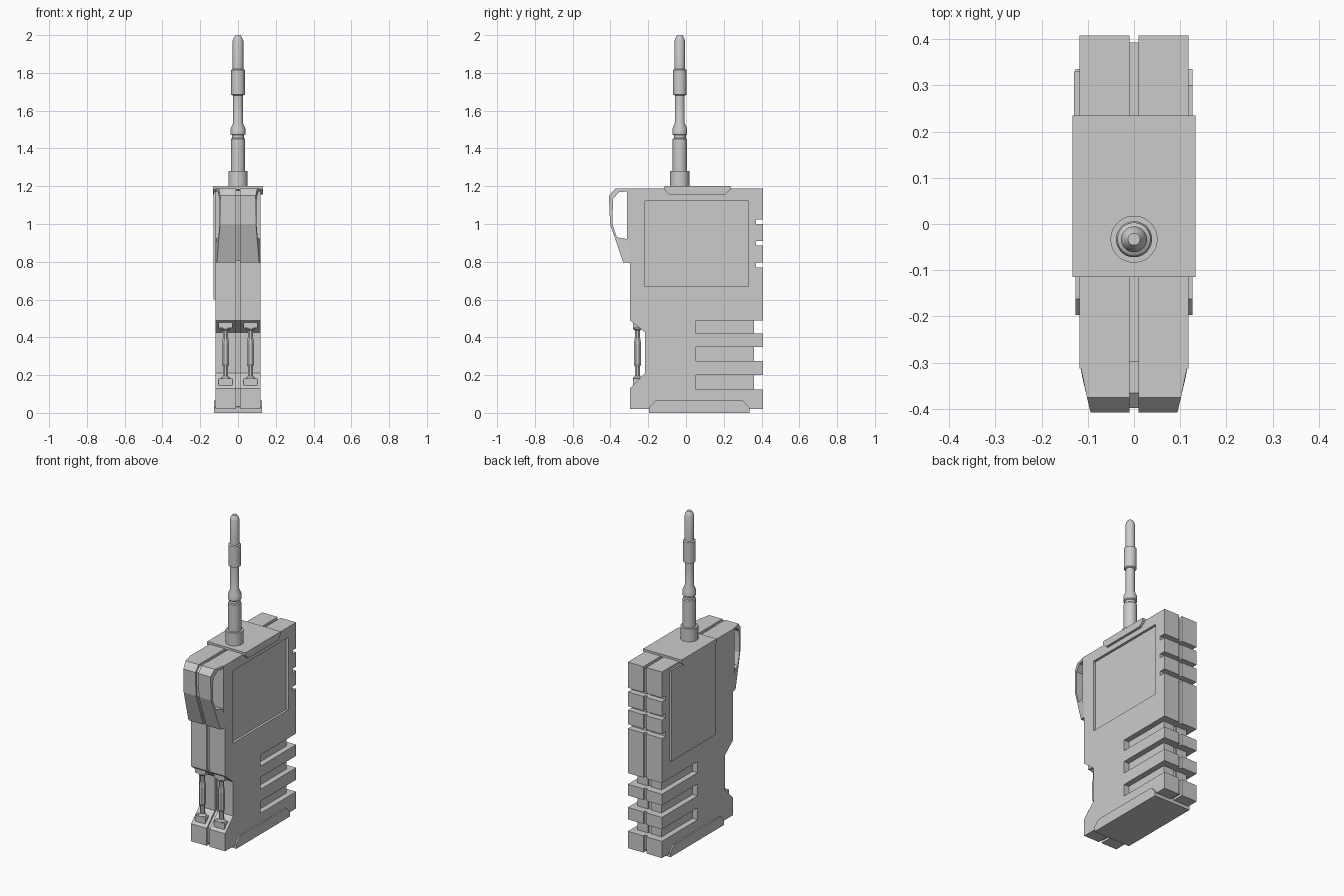
import bpy, bmesh, math
from mathutils import Matrix, Vector

if "Cube" in bpy.data.objects:
    bpy.data.objects.remove(bpy.data.objects["Cube"])

HALF = 0.118      # half width of the case
GAP = 0.01        # half width of the centre seam


def finish(bm, name):
    bmesh.ops.recalc_face_normals(bm, faces=bm.faces)
    mesh = bpy.data.meshes.new(name)
    bm.to_mesh(mesh)
    bm.free()
    ob = bpy.data.objects.new(name, mesh)
    bpy.context.collection.objects.link(ob)
    return ob


def prism(name, pts, xa, xb):
    """Extrude a (y, z) profile across x; xa and xb may be functions of y."""
    fa = xa if callable(xa) else lambda y: xa
    fb = xb if callable(xb) else lambda y: xb
    bm = bmesh.new()
    a = [bm.verts.new((fa(y), y, z)) for y, z in pts]
    b = [bm.verts.new((fb(y), y, z)) for y, z in pts]
    bm.faces.new(a)
    bm.faces.new(b)
    for i in range(len(pts)):
        j = (i + 1) % len(pts)
        bm.faces.new((a[i], a[j], b[j], b[i]))
    return finish(bm, name)


def boxes(name, bounds):
    bm = bmesh.new()
    for x0, x1, y0, y1, z0, z1 in bounds:
        m = Matrix.Translation(((x0 + x1) / 2, (y0 + y1) / 2, (z0 + z1) / 2))
        m = m @ Matrix.Diagonal((abs(x1 - x0), y1 - y0, z1 - z0, 1))
        bmesh.ops.create_cube(bm, size=1, matrix=m)
    return finish(bm, name)


def lathe(name, pts, loc, sides):
    """Revolve an (r, z) profile about a vertical axis and cap both ends."""
    bm = bmesh.new()
    rings = []
    for r, z in pts:
        rings.append([bm.verts.new((loc[0] + r * math.cos(t), loc[1] + r * math.sin(t), z))
                      for t in (2 * math.pi * (k + 0.5) / sides for k in range(sides))])
    for lo, hi in zip(rings, rings[1:]):
        for k in range(sides):
            n = (k + 1) % sides
            bm.faces.new((lo[k], lo[n], hi[n], hi[k]))
    bm.faces.new(rings[0])
    bm.faces.new(rings[-1])
    return finish(bm, name)


BIG = [(0.125, 0.2), (0.275, 0.35), (0.42, 0.49)]
SMALL = [(0.77, 0.797), (0.885, 0.91), (1.0, 1.025)]


def case_profile(i):
    """Side outline of the case, inset by i, with the rear notches."""
    pts = [(-0.296 + i, 0.02 + i), (-0.296 + i, 0.13), (-0.216 + i, 0.21),
           (-0.216 + i, 0.425), (-0.296 + i, 0.49), (-0.296 + i, 0.9),
           (-0.313 + i, 0.9), (-0.313 + i, 1.187 - i), (0.408 - i, 1.187 - i)]
    for z0, z1 in reversed(BIG + SMALL):
        floor = (0.36 if z0 < 0.6 else 0.37) - i / 2
        pts += [(0.408 - i, z1), (floor, z1), (floor, z0), (0.408 - i, z0)]
    return pts + [(0.408 - i, 0.02 + i)]


def handle_profile(i):
    return [(-0.296, 0.795 + i), (-0.332 + i, 0.795 + i), (-0.402 + i, 1.0),
            (-0.408 + i, 1.15), (-0.375 + i, 1.187 - i), (-0.296, 1.187 - i),
            (-0.296, 1.172), (-0.352, 1.17), (-0.386, 1.135), (-0.39, 1.0),
            (-0.366, 0.93), (-0.296, 0.917)]


def taper(side):
    return lambda y: side * (HALF - max(0, -0.305 - y) * 0.235)


# Case halves with side pockets, and the front loop halves
for side, label in ((1, "right"), (-1, "left")):
    half = prism("case_" + label, case_profile(0), side * GAP, side * HALF)
    cuts = [(side * (HALF - 0.035), side * 0.2, 0.053, 0.45, z0, z1) for z0, z1 in BIG]
    if side > 0:
        cuts.append((HALF - 0.015, 0.2, -0.216, 0.33, 0.668, 1.122))
    cutter = boxes("pocket_cutter", cuts)
    cutter.hide_render = True
    mod = half.modifiers.new("pockets", "BOOLEAN")
    mod.operation, mod.solver, mod.object = "DIFFERENCE", "EXACT", cutter
    bpy.context.view_layer.objects.active = half
    bpy.ops.object.modifier_apply(modifier=mod.name)
    bpy.data.objects.remove(cutter)
    prism("front_loop_" + label, handle_profile(0), side * GAP, taper(side))

    # Contact pins with their end blocks in the front recess
    x = side * 0.066
    lathe("pin_" + label,
          [(0.026, 0.17), (0.026, 0.185), (0.015, 0.195), (0.015, 0.245), (0.021, 0.26),
           (0.021, 0.365), (0.015, 0.40), (0.015, 0.435), (0.026, 0.445), (0.026, 0.46)],
          (x, -0.257), 8)
    boxes("pin_blocks_" + label, [(x - 0.036, x + 0.036, -0.281, -0.2, 0.14, 0.183),
                                  (x - 0.036, x + 0.036, -0.281, -0.2, 0.45, 0.483)])

# Recessed core seen through the centre seam
prism("seam_core", case_profile(0.015), -GAP, GAP)
prism("seam_loop", handle_profile(0.01), -GAP, GAP)

# Raised panel on the left side
boxes("left_panel", [(-0.13, -0.1, -0.11, 0.33, 0.6, 1.17)])

# Top cap and base plate with wrapped-over sides
prism("top_cap", [(-0.115, 1.2), (0.235, 1.2), (0.235, 1.182), (0.207, 1.155),
                  (-0.088, 1.155), (-0.115, 1.182)], -0.133, 0.133)
prism("base_plate", [(-0.197, 0), (0.335, 0), (0.335, 0.03), (0.3, 0.065),
                     (-0.162, 0.065), (-0.197, 0.03)], -0.127, 0.127)

# Stepped antenna
antenna = lathe("antenna",
                [(0.051, 1.19), (0.051, 1.28), (0.038, 1.28), (0.038, 1.45), (0.032, 1.455),
                 (0.032, 1.47), (0.039, 1.475), (0.039, 1.505), (0.026, 1.535), (0.026, 1.68),
                 (0.036, 1.685), (0.036, 1.815), (0.028, 1.82), (0.028, 1.97), (0.022, 1.987),
                 (0.013, 2.0)], (0, -0.033), 32)
bpy.ops.object.select_all(action="DESELECT")
antenna.select_set(True)
bpy.context.view_layer.objects.active = antenna
bpy.ops.object.shade_smooth_by_angle(angle=math.radians(30))
